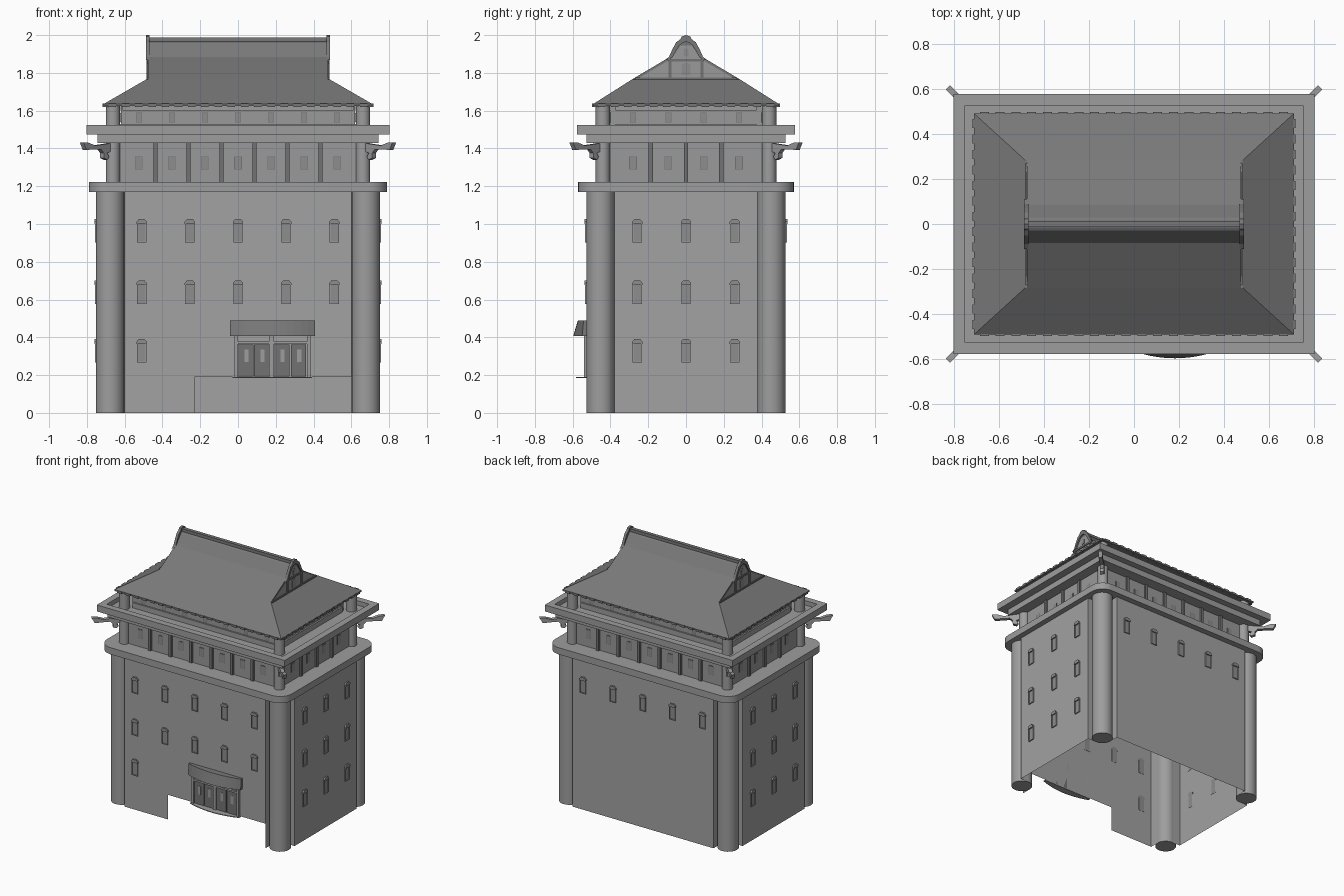
import bpy, bmesh, math
from mathutils import Matrix, Vector

if "Cube" in bpy.data.objects:
    bpy.data.objects.remove(bpy.data.objects["Cube"])


def material(name, v):
    m = bpy.data.materials.new(name)
    m.diffuse_color = (v, v, v, 1)
    m.use_nodes = True
    m.node_tree.nodes["Principled BSDF"].inputs["Base Color"].default_value = m.diffuse_color
    return m


WALL = material("pale plaster", 0.36)
TRIM = material("stone trim", 0.34)
UPPER = material("upper plaster", 0.32)
PANE = material("window pane", 0.27)
ROOF = material("roof tile", 0.19)
WOOD = material("dark wood", 0.17)


class Part:
    """Collects simple solids into one named object."""
    def __init__(self, name, mat):
        self.name, self.mat, self.bm = name, mat, bmesh.new()

    def face(self, pts, M=Matrix()):
        return self.bm.faces.new([self.bm.verts.new(M @ Vector(p)) for p in pts])

    def prism(self, a, b, M=Matrix()):
        va = [self.bm.verts.new(M @ Vector(p)) for p in a]
        vb = [self.bm.verts.new(M @ Vector(p)) for p in b]
        n = len(va)
        fs = [self.bm.faces.new(va), self.bm.faces.new(vb)]
        for i in range(n):
            j = (i + 1) % n
            fs.append(self.bm.faces.new((va[i], va[j], vb[j], vb[i])))
        bmesh.ops.recalc_face_normals(self.bm, faces=fs)

    def box(self, x0, x1, y0, y1, z0, z1, M=Matrix()):
        q = [(x0, y0), (x1, y0), (x1, y1), (x0, y1)]
        self.prism([(x, y, z0) for x, y in q], [(x, y, z1) for x, y in q], M)

    def cyl(self, x, y, r, z0, z1, n=24):
        c = [(x + r * math.cos(2 * math.pi * i / n), y + r * math.sin(2 * math.pi * i / n)) for i in range(n)]
        self.prism([(*p, z0) for p in c], [(*p, z1) for p in c])

    def done(self, smooth=False):
        me = bpy.data.meshes.new(self.name)
        self.bm.to_mesh(me)
        self.bm.free()
        me.materials.append(self.mat)
        ob = bpy.data.objects.new(self.name, me)
        bpy.context.collection.objects.link(ob)
        if smooth:
            bpy.ops.object.select_all(action='DESELECT')
            ob.select_set(True)
            bpy.context.view_layer.objects.active = ob
            bpy.ops.object.shade_smooth_by_angle(angle=math.radians(35))
        return ob


# side 0 front, 1 right, 2 back, 3 left: local x runs along the wall, -y is outward
SIDE = [Matrix.Rotation(math.radians(90 * k), 4, 'Z') for k in range(4)]
CORNERS = [(1, 1), (-1, 1), (-1, -1), (1, -1)]
DEPTH = [0.525, 0.748, 0.525, 0.748]
HALF = [0.602, 0.378, 0.602, 0.378]

# main walls: open-bottomed sheets with a return into each corner column
walls = Part("main_walls", WALL)
for k, M in enumerate(SIDE):
    h, d = HALF[k], -DEPTH[k]
    cuts = [(-h, h, 0, 1.18)] if k else [(-h, -0.23, 0, 0.19), (-h, h, 0.19, 1.18)]
    for a, b, z0, z1 in cuts:
        walls.face([(a, d, z0), (b, d, z0), (b, d, z1), (a, d, z1)], M)
    for x in (-h, h):
        z0 = 0
        q = [(x, d, z0), (x, d + 0.073, z0), (x, d + 0.073, 1.18), (x, d, 1.18)]
        walls.face(q if x > 0 else q[::-1], M)
walls.done()

cols = Part("corner_columns", TRIM)
for sx, sy in CORNERS:
    cols.cyl(sx * 0.677, sy * 0.452, 0.075, 0, 1.18)
cols.done(True)

# rounded band above the main walls
band = Part("rounded_band", TRIM)
ring = []
for q, (sx, sy) in enumerate(CORNERS):
    for i in range(9):
        a = math.radians(90 * q + i * 11.25)
        ring.append((sx * 0.69 + 0.1 * math.cos(a), sy * 0.471 + 0.1 * math.sin(a)))
band.prism([(*p, 1.17) for p in ring], [(*p, 1.222) for p in ring])
band.done(True)

# main windows: pane, frame bars and arched hood
panes, frames = Part("main_window_panes", PANE), Part("main_window_frames", WALL)
hoods = Part("window_hoods", PANE)


def main_window(k, u, z):
    M = SIDE[k] @ Matrix.Translation((u, -DEPTH[k], z))
    panes.box(-0.022, 0.022, -0.003, 0.002, 0, 0.105, M)
    for x in (-0.025, 0.021):
        frames.box(x, x + 0.004, -0.009, 0.002, 0, 0.1, M)
    frames.box(-0.025, 0.025, -0.009, 0.002, -0.004, 0.002, M)
    arc = [(-0.027, 0.096), (0.027, 0.096), (0.027, 0.108), (0.015, 0.121), (-0.015, 0.121), (-0.027, 0.108)]
    hoods.prism([(x, -0.012, h) for x, h in arc], [(x, 0.002, h) for x, h in arc], M)


WIDE, NARROW = [-0.51, -0.255, 0, 0.255, 0.51], [-0.258, 0, 0.258]
for u in WIDE:
    for k, z in ((0, 0.905), (0, 0.58), (2, 0.905)):
        main_window(k, u, z)
main_window(0, -0.51, 0.27)
for k in (1, 3):
    for u in NARROW:
        for z in (0.27, 0.58, 0.905):
            main_window(k, u, z)
for p in (panes, frames, hoods):
    p.done()

# entrance: frame, leaves, panes, step and bowed canopy
F = -0.525
frame = Part("door_frame", TRIM)
for x0, x1, z0, z1 in ((-0.018, 0.0, 0.19, 0.41), (0.165, 0.19, 0.19, 0.41), (0.365, 0.383, 0.19, 0.41), (-0.018, 0.383, 0.365, 0.378)):
    frame.box(x0, x1, F - 0.016, F, z0, z1)
frame.done()
leaf, pane = Part("door_leaves", WOOD), Part("door_panes", TRIM)
for x in (0.0, 0.084, 0.19, 0.279):
    leaf.box(x + 0.001, x + 0.082, F - 0.008, F, 0.192, 0.363)
    pane.box(x + 0.034, x + 0.056, F - 0.011, F, 0.27, 0.335)
leaf.done()
pane.done()


def bow(c, d, n=12):
    return [(-0.5 + i / n, -d * (0.35 + 0.65 * (1 - (2 * i / n - 1) ** 2))) for i in range(n + 1)]


canopy, step = Part("door_canopy", ROOF), Part("door_step", TRIM)
for part, w, z0, d0, z1, d1 in ((canopy, 0.45, 0.407, 0.072, 0.488, 0.048), (step, 0.42, 0.185, 0.058, 0.191, 0.058)):
    lo, hi = [[(0.182 + w * u, F + v, z) for u, v in [(-0.5, 0)] + bow(0, d) + [(0.5, 0)]]
              for z, d in ((z0, d0), (z1, d1))]
    part.prism(lo, hi)
    part.done()

# two upper storeys with slim posts
upper = Part("upper_storey", UPPER)
upper.box(-0.665, 0.665, -0.442, 0.442, 1.22, 1.44)
upper.box(-0.62, 0.62, -0.4, 0.4, 1.47, 1.63)
upper.done()
posts = Part("upper_columns", TRIM)
for sx, sy in CORNERS:
    posts.cyl(sx * 0.662, sy * 0.44, 0.038, 1.22, 1.63, 20)
posts.done(True)

pil, upane, rail = Part("pilasters", WOOD), Part("upper_window_panes", PANE), Part("upper_rails", TRIM)
uframe = Part("upper_window_frames", WOOD)
for k, M in enumerate(SIDE):
    d1, d2 = ((0.442, 0.4), (0.665, 0.62))[k % 2]
    n, gap = ((7, 0.175), (4, 0.187))[k % 2]
    half = n * gap / 2
    for i in range(n + 1):
        x = (i - n / 2) * gap
        if 0 < i < n:
            pil.box(x - 0.011, x + 0.011, -d1 - 0.014, -d1, 1.222, 1.43, M)
        if i < n:
            c = x + gap / 2
            for d, w, z0, z1 in ((d1, 0.017, 1.292, 1.355), (d2, 0.013, 1.54, 1.588)):
                uframe.box(c - w - .003, c + w + .003, -d - 0.003, -d, z0 - .003, z1 + .003, M)
                upane.box(c - w, c + w, -d - 0.005, -d, z0, z1, M)
    rail.box(-half, half, -d2 - 0.012, -d2, 1.6, 1.625, M)
    rail.box(-half, half, -d2 - 0.012, -d2, 1.475, 1.53, M)
for p in (pil, upane, uframe, rail):
    p.done()

# terrace slab with a low parapet
terrace = Part("terrace", TRIM)
terrace.box(-0.745, 0.745, -0.528, 0.528, 1.428, 1.478)
for s in (-1, 1):
    a, b = sorted((s * 0.527, s * 0.577))
    terrace.box(-0.803, 0.803, a, b, 1.474, 1.524)
    a, b = sorted((s * 0.752, s * 0.803))
    terrace.box(a, b, -0.527, 0.527, 1.474, 1.524)
terrace.box(-0.752, 0.752, -0.527, 0.527, 1.474, 1.49)
terrace.done()

# carved diagonal corner brackets
bracket = Part("corner_brackets", TRIM)
prof = [(0, 1.40), (0.03, 1.428), (0.15, 1.415), (0.195, 1.43), (0.237, 1.432), (0.215, 1.392), (0.15, 1.395),
        (0.105, 1.395), (0.085, 1.375), (0.085, 1.35), (0.06, 1.34), (0.045, 1.355), (0.06, 1.375), (0.03, 1.385)]
for q, (sx, sy) in enumerate(CORNERS):
    M = Matrix.Translation((sx * 0.66, sy * 0.44, 0)) @ Matrix.Rotation(math.radians(45 + 90 * q), 4, 'Z')
    bracket.prism([(r, -0.014, z) for r, z in prof], [(r, 0.014, z) for r, z in prof], M)
bracket.done()

# roof: hipped skirt, gabled top, ridge and eave tiles
roof = Part("roof", ROOF)


def rect(x, y, z):
    return [(sx * x, sy * y, z) for sx, sy in CORNERS]


roof.prism(rect(0.712, 0.492, 1.624), rect(0.712, 0.492, 1.635))
roof.prism(rect(0.712, 0.492, 1.635), rect(0.485, 0.285, 1.766))
slope = [(0.285, 1.766), (0.085, 1.885), (0.03, 1.957), (0.015, 1.965)]
slope += [(-y, z) for y, z in slope[::-1]]
roof.prism([(-0.476, y, z) for y, z in slope], [(0.476, y, z) for y, z in slope])
roof.box(-0.475, 0.475, -0.014, 0.014, 1.955, 1.988)
for k, M in enumerate(SIDE):
    d, h, n = ((0.492, 0.70, 20), (0.712, 0.48, 14))[k % 2]
    for i in range(n):
        x = -h + (i + 0.5) * 2 * h / n
        roof.box(x - 0.02, x + 0.02, -d - 0.006, -d + 0.02, 1.62, 1.637, M)
roof.done()

# gable ends: plaster face, beams, windows and arched bargeboard
gable, beams, gpane = Part("gable_faces", UPPER), Part("gable_beams", WOOD), Part("gable_panes", PANE)
boards = Part("bargeboards", ROOF)
arch = [(0.112, 1.868), (0.09, 1.885), (0.072, 1.925), (0.052, 1.962), (0.03, 1.978), (0.022, 1.993), (0, 2.0)]
inner = [(0.09, 1.868), (0.07, 1.885), (0.052, 1.918), (0.035, 1.945), (0.02, 1.957), (0.01, 1.962), (0, 1.964)]
arch += [(-y, z) for y, z in arch[-2::-1]]
inner += [(-y, z) for y, z in inner[-2::-1]]
for M in (SIDE[1], SIDE[3]):
    tri = [(-0.255, 1.77), (0.255, 1.77), (0.08, 1.873), (0.03, 1.945), (-0.03, 1.945), (-0.08, 1.873)]
    gable.prism([(u, -0.478, z) for u, z in tri], [(u, -0.47, z) for u, z in tri], M)
    for a, b, z0, z1 in ((-0.27, 0.27, 1.766, 1.776), (-0.095, 0.095, 1.86, 1.874),
                         (-0.092, -0.078, 1.775, 1.862), (0.078, 0.092, 1.775, 1.862)):
        beams.box(a, b, -0.485, -0.47, z0, z1, M)
    for w, z0, z1 in ((0.024, 1.788, 1.852), (0.013, 1.888, 1.928)):
        o = [(-w, z0), (w, z0), (w, z1 - w / 2), (w / 2, z1), (-w / 2, z1), (-w, z1 - w / 2)]
        gpane.prism([(u, -0.483, z) for u, z in o], [(u, -0.47, z) for u, z in o], M)
    for i in range(len(arch) - 1):
        o = [arch[i], arch[i + 1], inner[i + 1], inner[i]]
        boards.prism([(u, -0.488, z) for u, z in o], [(u, -0.468, z) for u, z in o], M)
for p in (gable, beams, gpane, boards):
    p.done()
